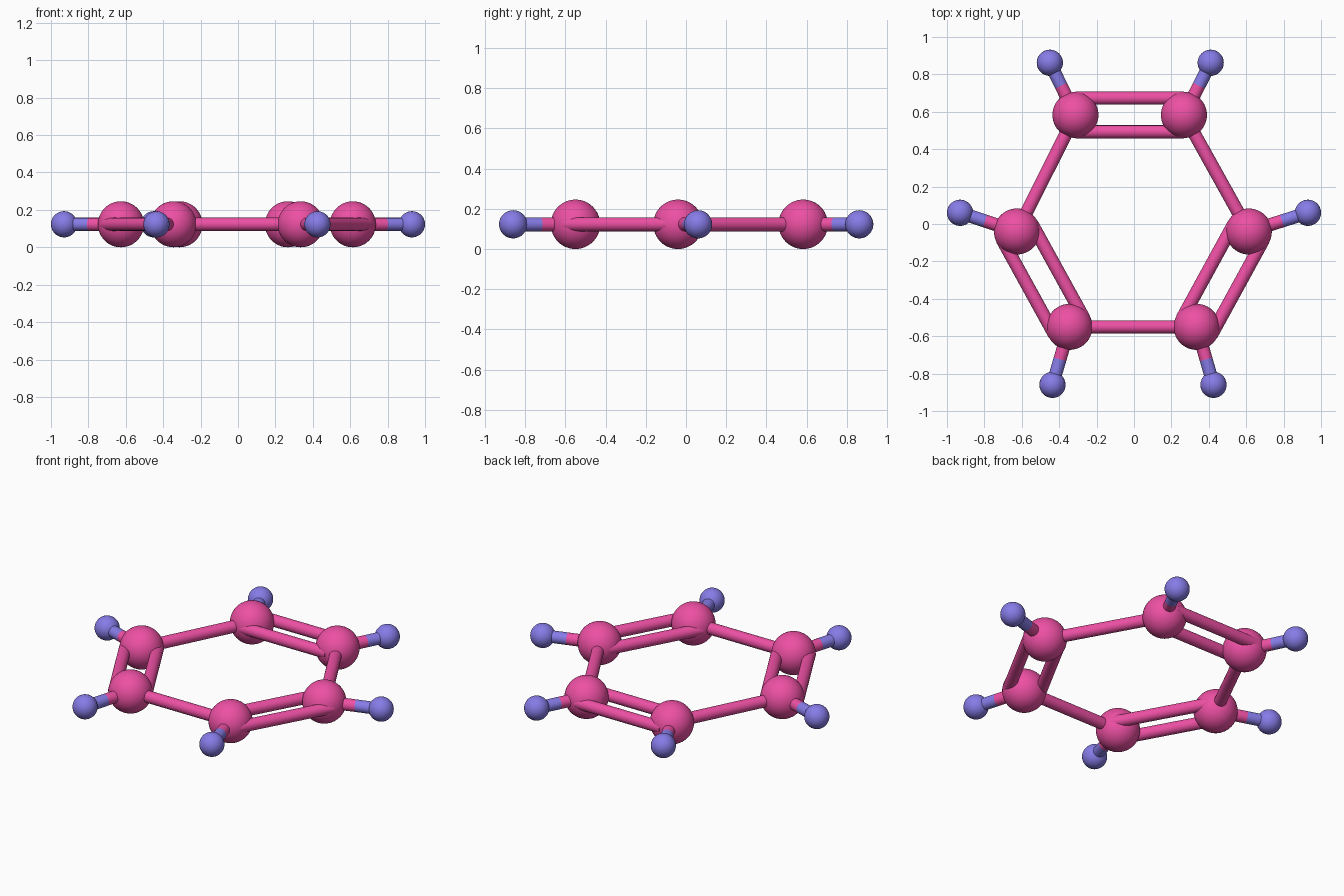
import bpy, math
from mathutils import Vector

if "Cube" in bpy.data.objects:
    bpy.data.objects.remove(bpy.data.objects["Cube"])

Z = 0.123            # plane of the molecule
ATOM_R, TIP_R, ROD_R = 0.123, 0.07, 0.035
DOUBLE = 0.09        # offset of each rod in a double bond


def material(name, rgb):
    m = bpy.data.materials.new(name)
    m.diffuse_color = (*rgb, 1)
    m.use_nodes = True
    m.node_tree.nodes["Principled BSDF"].inputs["Base Color"].default_value = m.diffuse_color
    return m


PINK = material("pink", (0.85, 0.08, 0.37))
PURPLE = material("purple", (0.24, 0.20, 0.80))


def finish(name, mat):
    ob = bpy.context.object
    ob.name = name
    ob.data.materials.append(mat)
    bpy.ops.object.shade_smooth_by_angle(angle=math.radians(40))


def ball(name, p, r, mat):
    bpy.ops.mesh.primitive_uv_sphere_add(segments=48, ring_count=24, radius=r, location=p)
    finish(name, mat)


def rod(name, a, b, mat):
    d = b - a
    bpy.ops.mesh.primitive_cylinder_add(vertices=32, radius=ROD_R, depth=d.length,
                                        location=(a + b) / 2,
                                        rotation=d.to_track_quat('Z', 'Y').to_euler())
    finish(name, mat)


# ring atoms (clockwise from back left), each with its outer atom
ring = [Vector((x, y, Z)) for x, y in [(-0.313, 0.583), (0.267, 0.583), (0.614, -0.04),
                                       (0.335, -0.55), (-0.345, -0.55), (-0.626, -0.04)]]
tips = [Vector((x, y, Z)) for x, y in [(-0.45, 0.862), (0.41, 0.862), (0.93, 0.06),
                                       (0.425, -0.86), (-0.436, -0.86), (-0.93, 0.06)]]

for i, (a, t) in enumerate(zip(ring, tips)):
    ball(f"ring_atom_{i}", a, ATOM_R, PINK)
    ball(f"outer_atom_{i}", t, TIP_R, PURPLE)
    # two-tone outer bond
    mid = a.lerp(t, 0.56)
    rod(f"outer_bond_inner_half_{i}", a, mid, PINK)
    rod(f"outer_bond_outer_half_{i}", mid, t, PURPLE)
    # ring bonds alternate double and single
    b = ring[(i + 1) % 6]
    if i % 2 == 0:
        side = (b - a).cross(Vector((0, 0, 1))).normalized() * DOUBLE
        rod(f"double_bond_inner_{i}", a + side, b + side, PINK)
        rod(f"double_bond_outer_{i}", a - side, b - side, PINK)
    else:
        rod(f"single_bond_{i}", a, b, PINK)
